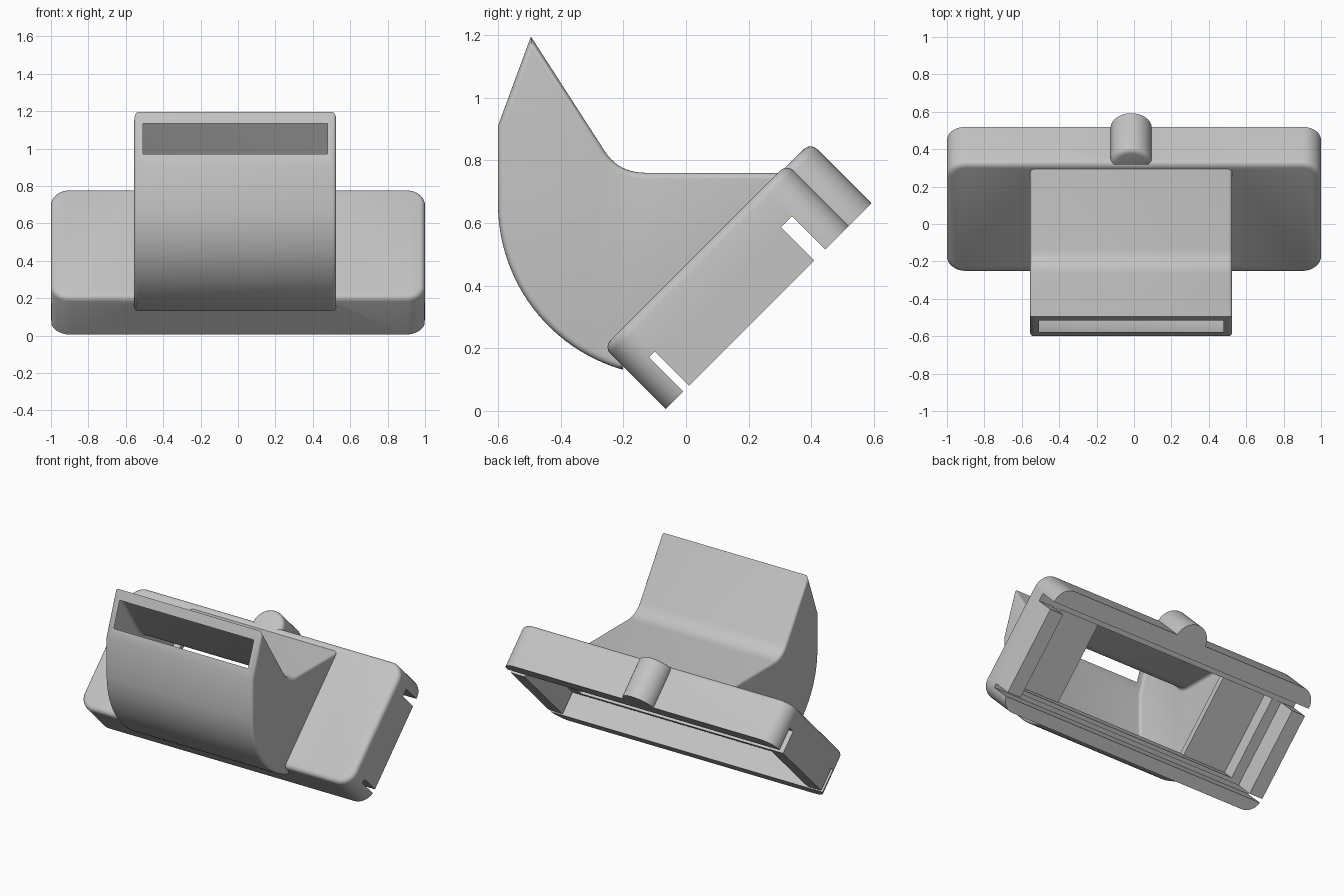
import bpy, bmesh
from math import cos, sin, pi, radians
from mathutils import Matrix, Vector

cube = bpy.data.objects.get("Cube")
if cube:
    bpy.data.objects.remove(cube, do_unlink=True)

grey = bpy.data.materials.new("light grey plastic")
grey.use_nodes = True
grey.diffuse_color = (0.55, 0.55, 0.55, 1)
grey.node_tree.nodes["Principled BSDF"].inputs["Base Color"].default_value = (0.55, 0.55, 0.55, 1)

TILT = Matrix.Rotation(radians(45), 4, 'X')            # the housing lies on a 45 degree slope
SIDE = Matrix(((0, 0, 1, 0), (1, 0, 0, 0), (0, 1, 0, 0), (0, 0, 0, 1)))  # outline in y, z; depth in x
CENTRE = -0.015                                       # duct and tab sit slightly off centre


def arc(cx, cy, r, start, end, n):
    angles = [radians(start + (end - start) * i / n) for i in range(n + 1)]
    return [(cx + r * cos(a), cy + r * sin(a)) for a in angles]


def bend(a, b, c, n=10):
    a, b, c = Vector(a), Vector(b), Vector(c)
    ts = [i / n for i in range(n + 1)]
    return [tuple(a * (1 - t) ** 2 + b * 2 * t * (1 - t) + c * t * t) for t in ts]


def prism(name, outline, low, high, matrix, round_low=0, round_high=0):
    """Extrude an outline, optionally rounding the rim of either end."""
    bm = bmesh.new()
    bottom = [bm.verts.new((p[0], p[1], low)) for p in outline]
    top = [bm.verts.new((p[0], p[1], high)) for p in outline]
    caps = [bm.faces.new(bottom), bm.faces.new(top)]
    n = len(outline)
    for i in range(n):
        j = (i + 1) % n
        bm.faces.new((bottom[i], bottom[j], top[j], top[i]))
    bmesh.ops.recalc_face_normals(bm, faces=bm.faces)
    rims = [(list(caps[0].edges), round_low), (list(caps[1].edges), round_high)]
    for edges, radius in rims:
        if radius:
            bmesh.ops.bevel(bm, geom=edges, offset=radius, segments=4, profile=0.5,
                            affect='EDGES', clamp_overlap=True)
    bm.transform(matrix)
    bmesh.ops.recalc_face_normals(bm, faces=bm.faces)
    mesh = bpy.data.meshes.new(name)
    bm.to_mesh(mesh)
    bm.free()
    mesh.materials.append(grey)
    ob = bpy.data.objects.new(name, mesh)
    bpy.context.collection.objects.link(ob)
    return ob


def box(name, x0, x1, u0, u1, w0, w1):
    return prism(name, [(x0, u0), (x1, u0), (x1, u1), (x0, u1)], w0, w1, TILT)


def combine(target, other, operation):
    mod = target.modifiers.new(other.name, 'BOOLEAN')
    mod.operation, mod.solver, mod.object = operation, 'EXACT', other
    bpy.context.view_layer.objects.active = target
    bpy.ops.object.modifier_apply(modifier=mod.name)
    bpy.data.objects.remove(other, do_unlink=True)


# Housing: rounded rectangular block
u0, u1, r = -0.042, 0.785, 0.1
outline = (arc(1 - r, u1 - r, r, 0, 90, 10) + arc(r - 1, u1 - r, r, 90, 180, 10)
           + arc(r - 1, u0 + r, r, 180, 270, 10) + arc(1 - r, u0 + r, r, 270, 360, 10))
housing = prism("nozzle_housing", outline, 0.05, 0.33, TILT, round_high=0.03)

# Thumb tab on the upper edge
tab = prism("thumb_tab", arc(CENTRE, 0.777, 0.11, 0, 352.5, 47), 0.05, 0.325, TILT, round_high=0.03)
combine(housing, tab, 'UNION')

# Cavity, stepped ledge and the two full-length slots
for cutter in (box("recess", -0.9, 0.9, 0.04, 0.676, 0, 0.197),
               box("inner_cavity", -0.83, 0.83, 0.09, 0.63, 0, 0.29),
               box("lower_slot", -1.1, 1.1, 0.037, 0.064, 0, 0.205),
               box("upper_slot", -1.1, 1.1, 0.629, 0.679, 0, 0.2)):
    combine(housing, cutter, 'DIFFERENCE')

# Curved duct: scoop side, slanted mouth, bent back
outer = ([(-0.6, 0.91)] + arc(-0.05, 0.66, 0.55, 180, 254, 24)
         + [(-0.2, 0.24), (0.27, 0.71), (0.315, 0.76)]
         + bend((-0.13, 0.76), (-0.215, 0.76), (-0.26, 0.83)) + [(-0.495, 1.195)])
duct = prism("duct", outer, CENTRE - 0.54, CENTRE + 0.54, SIDE, 0.02, 0.02)
combine(housing, duct, 'UNION')

# Air passage from the mouth into the cavity
inner = ([(-0.578, 1.06)] + arc(-0.05, 0.66, 0.528, 180, 230, 18)
         + [(-0.17, 0.297), (-0.13, 0.257), (0.25, 0.637), (0.21, 0.677), (0.21, 0.71)]
         + bend((-0.14, 0.71), (-0.237, 0.71), (-0.29, 0.79)) + [(-0.583, 1.235)])
passage = prism("passage", inner, CENTRE - 0.493, CENTRE + 0.493, SIDE)
combine(housing, passage, 'DIFFERENCE')

# Smooth curves, crisp edges
bpy.ops.object.select_all(action='DESELECT')
housing.select_set(True)
bpy.context.view_layer.objects.active = housing
bpy.ops.object.shade_smooth_by_angle(angle=radians(30))
